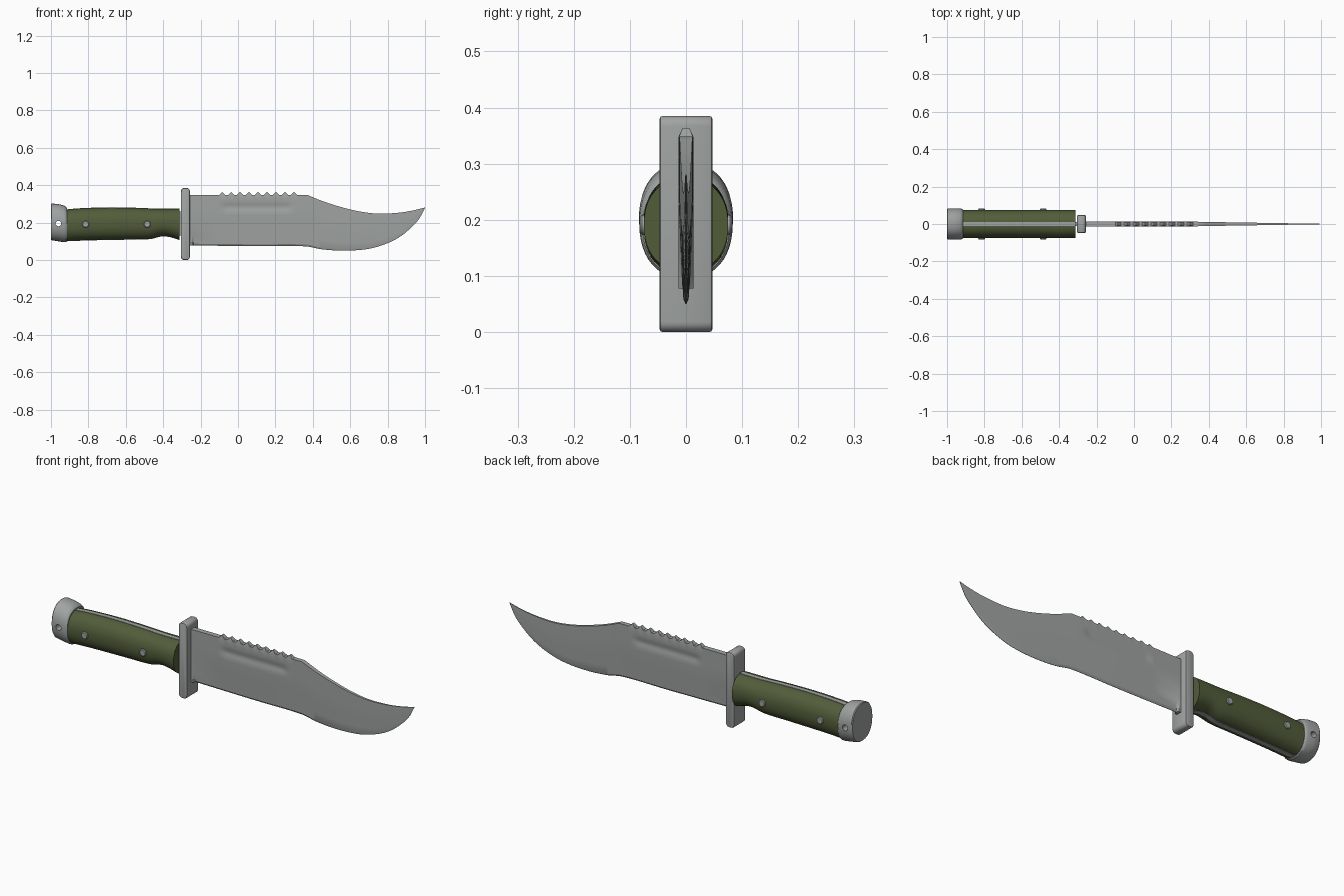
import bpy, bmesh, math

if "Cube" in bpy.data.objects:
    bpy.data.objects.remove(bpy.data.objects["Cube"])


def material(name, rgb):
    m = bpy.data.materials.new(name)
    m.diffuse_color = (*rgb, 1)
    m.use_nodes = True
    m.node_tree.nodes["Principled BSDF"].inputs["Base Color"].default_value = m.diffuse_color
    return m


STEEL = material("steel grey", (0.35, 0.37, 0.36))
GREEN = material("olive green", (0.085, 0.108, 0.042))


def activate(ob):
    bpy.ops.object.select_all(action='DESELECT')
    ob.select_set(True)
    bpy.context.view_layer.objects.active = ob


def smooth(ob, angle=30):
    activate(ob)
    bpy.ops.object.shade_smooth_by_angle(angle=math.radians(angle))


def loft(name, rings, mat, angle=30):
    """Skin closed rings of equal point count and cap both ends."""
    bm = bmesh.new()
    vs = [[bm.verts.new(p) for p in r] for r in rings]
    n = len(rings[0])
    for a, b in zip(vs, vs[1:]):
        for i in range(n):
            j = (i + 1) % n
            bm.faces.new((a[i], a[j], b[j], b[i]))
    bm.faces.new(vs[0])
    bm.faces.new(vs[-1])
    bmesh.ops.recalc_face_normals(bm, faces=bm.faces)
    me = bpy.data.meshes.new(name)
    bm.to_mesh(me)
    bm.free()
    me.materials.append(mat)
    ob = bpy.data.objects.new(name, me)
    bpy.context.collection.objects.link(ob)
    smooth(ob, angle)
    return ob


def curve(pts, x):
    """Smooth interpolation through (x, value) points, clamped at the ends."""
    if x <= pts[0][0]:
        return pts[0][1]
    if x >= pts[-1][0]:
        return pts[-1][1]
    k = max(i for i in range(len(pts) - 1) if pts[i][0] <= x)

    def slope(i):
        a, b = pts[max(i - 1, 0)], pts[min(i + 1, len(pts) - 1)]
        return (b[1] - a[1]) / (b[0] - a[0])
    (x0, y0), (x1, y1) = pts[k], pts[k + 1]
    h = x1 - x0
    t = (x - x0) / h
    return ((2*t**3 - 3*t*t + 1) * y0 + (t**3 - 2*t*t + t) * h * slope(k)
            + (3*t*t - 2*t**3) * y1 + (t**3 - t*t) * h * slope(k + 1))


def oval(x, z0, z1, w, n=48, e=2.25):
    """Slightly squared ellipse in the yz plane."""
    def c(v):
        return math.copysign(abs(v) ** (2 / e), v)
    out = []
    for i in range(n):
        a = 2 * math.pi * i / n
        out.append((x, w * c(math.cos(a)), (z0 + z1) / 2 + (z1 - z0) / 2 * c(math.sin(a))))
    return out


# Blade: clip point spine, curved belly, tapering thickness
SPINE = [(0.37, 0.348), (0.46, 0.312), (0.57, 0.278), (0.66, 0.258), (0.75, 0.248),
         (0.86, 0.253), (0.94, 0.266), (1.0, 0.281)]
EDGE = [(-0.26, 0.078), (0.1, 0.074), (0.36, 0.073), (0.45, 0.057), (0.57, 0.05), (0.7, 0.06),
        (0.8, 0.09), (0.87, 0.127), (0.93, 0.177), (0.97, 0.222), (1.0, 0.279)]
THICK = [(-0.26, 0.0135), (0.3, 0.0125), (0.45, 0.010), (0.7, 0.006), (1.0, 0.0012)]
PEAKS = [-0.085 + 0.048 * i for i in range(9)]


def fuller(x, z):
    """Depth of the shallow groove below the spine."""
    if not -0.1 < x < 0.3:
        return 0
    ends = min(1, (x + 0.1) / 0.04, (0.3 - x) / 0.04)
    return 0.005 * ends * max(0, 1 - ((z - 0.283) / 0.022) ** 2)


def blade_ring(x):
    top, low, t = curve(SPINE, x), curve(EDGE, x), curve(THICK, x)
    h = top - low
    side = []
    for v in (0, 0.035, 0.2, 0.4, 0.6, 0.67, 0.71, 0.75, 0.79, 0.83, 0.88, 0.97):
        if x < -0.245:
            y = t
        elif v == 0:
            y = 0.0008
        else:
            y = t * min(1, 0.5 + 0.5 * v / 0.6)
        z = low + v * h
        side.append((y - fuller(x, z), z))
    peak = any(abs(x - p) < 1e-6 for p in PEAKS)
    side.append((0.006, top + 0.016) if peak else (t, top))
    return [(x, y, z) for y, z in side] + [(x, -y, z) for y, z in reversed(side)]


stations = {-0.27, -0.246, -0.238, -0.1, 0.37}
for p in PEAKS:
    stations |= {p, p - 0.016, p + 0.016, p + 0.024}
stations |= {0.33 + 0.02 * i for i in range(3)}
stations |= {0.37 + 0.63 * i / 50 for i in range(51)}
loft("blade", [blade_ring(x) for x in sorted(stations)], STEEL, 25)

# Cross guard: rounded bar
outline = []
for cx, cz, a0 in ((-0.275, 0.367, 0), (-0.287, 0.367, 90), (-0.287, 0.018, 180), (-0.275, 0.018, 270)):
    for i in range(7):
        a = math.radians(a0 + 15 * i)
        outline.append((cx + 0.018 * math.cos(a), cz + 0.018 * math.sin(a)))


def guard_ring(y, inset):
    return [(-0.281 + (x + 0.281) * (1 - inset / 0.024), y,
             0.1925 + (z - 0.1925) * (1 - inset / 0.1925)) for x, z in outline]


loft("guard", [guard_ring(y, s) for y, s in
               ((-0.047, 0.005), (-0.0455, 0.0015), (-0.042, 0),
                (0.042, 0), (0.0455, 0.0015), (0.047, 0.005))], STEEL, 40)

# Grip: oval body with finger swell
TOP = [(-0.93, 0.268), (-0.85, 0.275), (-0.7, 0.28), (-0.55, 0.278), (-0.42, 0.273), (-0.31, 0.274)]
BOTTOM = [(-0.93, 0.101), (-0.8, 0.106), (-0.6, 0.11), (-0.47, 0.113), (-0.41, 0.127),
          (-0.37, 0.125), (-0.31, 0.107)]
xs = [-0.93 + 0.617 * i / 36 for i in range(37)]
loft("grip", [oval(x, curve(BOTTOM, x), curve(TOP, x), 0.075) for x in xs], GREEN, 40)

# Tang: steel strip showing between the grip halves
loft("tang", [[(x, s * 0.012, z) for s, z in
               ((-1, curve(BOTTOM, x) - 0.0015), (1, curve(BOTTOM, x) - 0.0015),
                (1, curve(TOP, x) + 0.0015), (-1, curve(TOP, x) + 0.0015))]
              for x in xs], STEEL)
loft("tang_neck", [[(x, -0.012, 0.13), (x, 0.012, 0.13), (x, 0.012, 0.26), (x, -0.012, 0.26)]
                   for x in (-0.33, -0.29)], STEEL)

# Pommel with a lanyard hole
pommel = loft("pommel", [oval(x, a, b, w) for x, a, b, w in (
    (-1.0, 0.109, 0.299, 0.080), (-0.996, 0.106, 0.302, 0.083), (-0.96, 0.1, 0.299, 0.084),
    (-0.93, 0.095, 0.291, 0.083), (-0.919, 0.095, 0.284, 0.081), (-0.914, 0.099, 0.277, 0.077))],
    STEEL, 35)


def rod(name, x, z, r, half, mat):
    rings = []
    for y, k in ((-half, 0.82), (-half + 0.004, 1), (half - 0.004, 1), (half, 0.82)):
        rings.append([(x + r * k * math.cos(2 * math.pi * i / 24), y,
                       z + r * k * math.sin(2 * math.pi * i / 24)) for i in range(24)])
    return loft(name, rings, mat)


cutter = rod("hole_cutter", -0.96, 0.195, 0.015, 0.2, STEEL)
cutter.hide_render = True
mod = pommel.modifiers.new("hole", 'BOOLEAN')
mod.operation = 'DIFFERENCE'
mod.solver = 'EXACT'
mod.object = cutter
activate(pommel)
bpy.ops.object.modifier_apply(modifier="hole")
bpy.data.objects.remove(cutter)
smooth(pommel, 35)

# Rivets through the grip
for name, x in (("rear_rivet", -0.815), ("front_rivet", -0.485)):
    rod(name, x, 0.191, 0.018, 0.082, STEEL)
